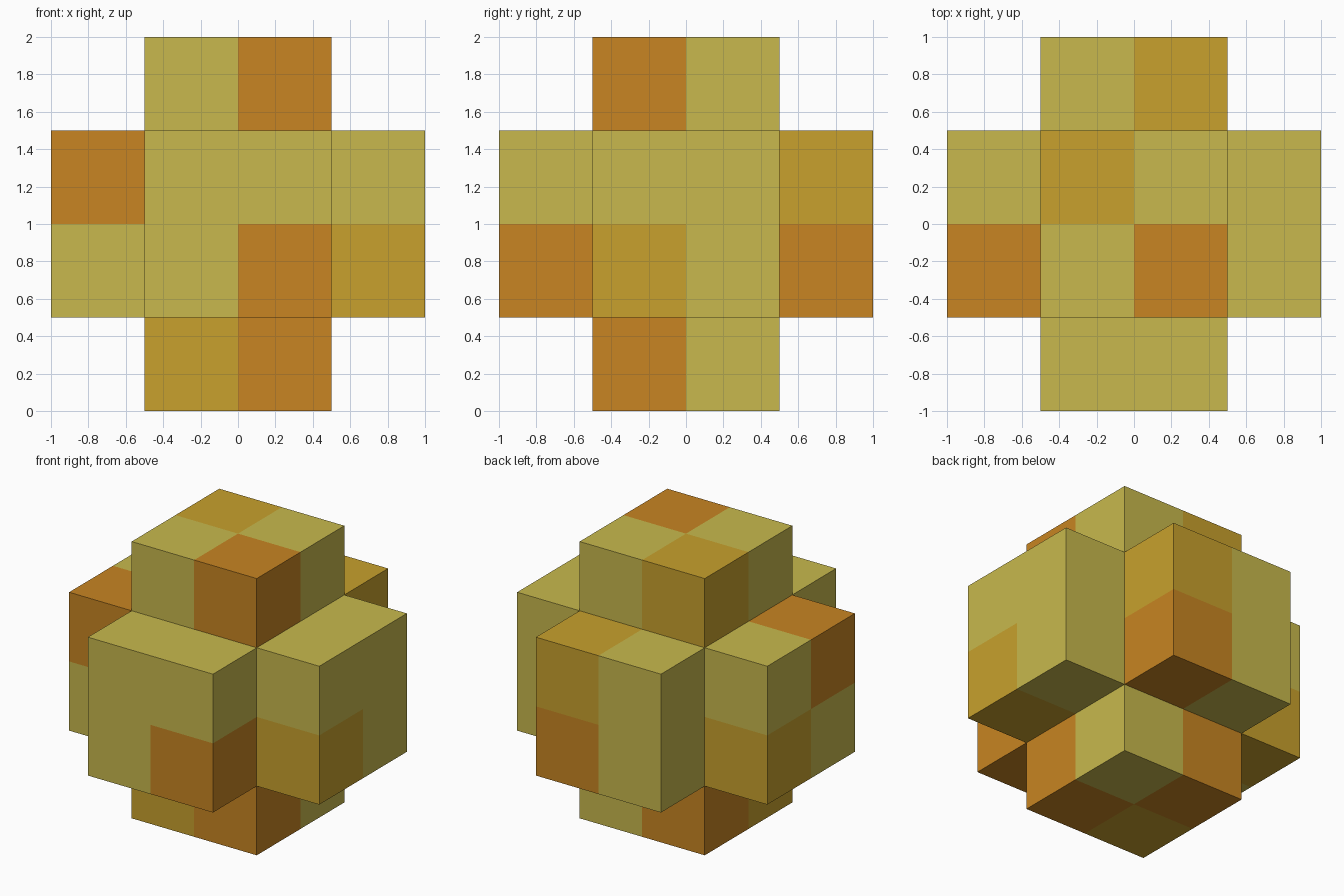
import bpy, bmesh
from mathutils import Vector, Matrix

if "Cube" in bpy.data.objects:
    bpy.data.objects.remove(bpy.data.objects["Cube"])

CELL = 0.5
CENTRE = Vector((0, 0, 1))


def material(name, rgb):
    m = bpy.data.materials.new(name)
    m.diffuse_color = (*rgb, 1)
    m.use_nodes = True
    m.node_tree.nodes["Principled BSDF"].inputs["Base Color"].default_value = m.diffuse_color
    return m


MATS = [material("pale_yellow", (0.578, 0.485, 0.074)),
        material("gold", (0.578, 0.356, 0.026)),
        material("orange", (0.578, 0.235, 0.016))]


def slab(name, axis, sign, colours):
    """2 x 2 block of cells on one side of the core.
    colours: Y/G/O for (-,-) (+,-) (-,+) (+,+) on the two other axes."""
    u, v = [a for a in range(3) if a != axis]
    bm = bmesh.new()
    for i, letter in enumerate(colours):
        pos = Vector()
        pos[axis] = sign * 1.5 * CELL
        pos[u] = (i % 2 - 0.5) * CELL
        pos[v] = (i // 2 - 0.5) * CELL
        cube = bmesh.ops.create_cube(bm, size=CELL, matrix=Matrix.Translation(pos))
        for f in {f for vert in cube["verts"] for f in vert.link_faces}:
            f.material_index = "YGO".index(letter)
    # remove the faces hidden between cells and against the core
    hidden = []
    for f in bm.faces:
        c = f.calc_center_median()
        if abs(c[u]) < 0.01 or abs(c[v]) < 0.01 or abs(c[axis]) < CELL + 0.01:
            hidden.append(f)
    bmesh.ops.delete(bm, geom=hidden, context="FACES")
    bmesh.ops.remove_doubles(bm, verts=bm.verts[:], dist=0.001)
    mesh = bpy.data.meshes.new(name)
    bm.to_mesh(mesh)
    bm.free()
    for m in MATS:
        mesh.materials.append(m)
    ob = bpy.data.objects.new(name, mesh)
    ob.location = CENTRE
    bpy.context.collection.objects.link(ob)


# front and back: cells ordered by x then z
slab("front_block", 1, -1, "YOYY")
slab("back_block", 1, 1, "YOYG")
# left and right: cells ordered by y then z
slab("left_block", 0, -1, "YGOY")
slab("right_block", 0, 1, "GYYY")
# top and bottom: cells ordered by x then y
slab("top_block", 2, 1, "YOGY")
slab("bottom_block", 2, -1, "GOOY")
